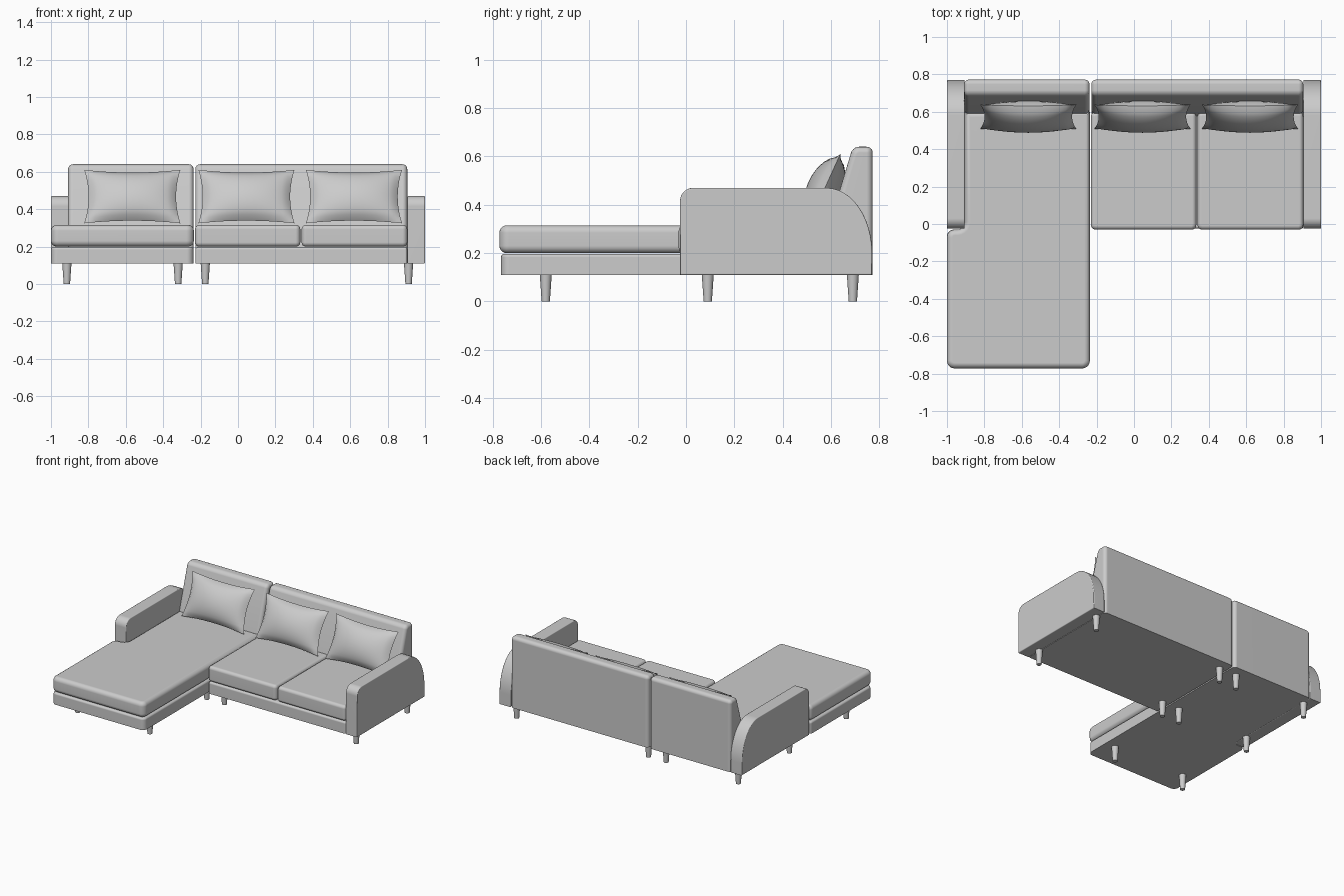
import bpy, bmesh, math
from mathutils import Matrix, Vector

cube = bpy.data.objects.get("Cube")
if cube:
    bpy.data.objects.remove(cube)

fabric = bpy.data.materials.new("light grey fabric")
fabric.use_nodes = True
GREY = (0.6, 0.6, 0.6, 1)
fabric.diffuse_color = GREY
fabric.node_tree.nodes["Principled BSDF"].inputs["Base Color"].default_value = GREY
parts = []


def add_part(name, bm):
    bmesh.ops.recalc_face_normals(bm, faces=bm.faces)
    mesh = bpy.data.meshes.new(name)
    bm.to_mesh(mesh)
    bm.free()
    mesh.materials.append(fabric)
    obj = bpy.data.objects.new(name, mesh)
    bpy.context.collection.objects.link(obj)
    parts.append(obj)
    return obj


def prism(name, outline, axis, lo, hi, corner=0, rim=0, pick=lambda co: True, rim_pick=lambda co: True):
    """Extrude an outline along axis 'x' (y, z points) or 'z' (x, y points), rounding corners, then rims."""
    bm = bmesh.new()
    along = Vector((1, 0, 0)) if axis == "x" else Vector((0, 0, 1))
    place = (lambda a, b: (lo, a, b)) if axis == "x" else (lambda a, b: (a, b, lo))
    face = bm.faces.new([bm.verts.new(place(a, b)) for a, b in outline])
    top = bmesh.ops.extrude_face_region(bm, geom=[face])["geom"]
    bmesh.ops.translate(bm, vec=along * (hi - lo), verts=[v for v in top if isinstance(v, bmesh.types.BMVert)])
    bmesh.ops.recalc_face_normals(bm, faces=bm.faces)

    def middle(edge):
        return (edge.verts[0].co + edge.verts[1].co) / 2

    if corner:
        edges = [e for e in bm.edges
                 if abs((e.verts[0].co - e.verts[1].co).normalized().dot(along)) > 0.99 and pick(middle(e))]
        bmesh.ops.bevel(bm, geom=edges, offset=corner, segments=5, profile=0.5, affect="EDGES")
    if rim:
        bm.normal_update()
        edges = [e for e in bm.edges
                 if sum(abs(f.normal.dot(along)) > 0.99 for f in e.link_faces) == 1 and rim_pick(middle(e))]
        bmesh.ops.bevel(bm, geom=edges, offset=rim, segments=4, profile=0.5, affect="EDGES")
    return add_part(name, bm)


def box(x0, x1, y0, y1):
    return [(x0, y0), (x1, y0), (x1, y1), (x0, y1)]


def chaise(front, right):
    """L-shaped outline that wraps around the front of the right arm."""
    return [(-1, front), (right, front), (right, 0.6), (-0.905, 0.6), (-0.905, -0.03), (-1, -0.03)]


# Upholstered bases
upper = lambda co: co.z > 0.15
front_only = lambda co: co.y < 0.5
prism("chaise_base", chaise(-0.765, -0.238), "z", 0.11, 0.197, 0.035, 0.014, front_only, upper)
prism("sofa_base", box(-0.228, 0.905, -0.025, 0.6), "z", 0.11, 0.197, 0.012, 0.014, front_only, upper)

# Seat cushions
prism("chaise_cushion", chaise(-0.772, -0.236), "z", 0.2, 0.315, 0.04, 0.03, front_only)
prism("seat_cushion_right", box(-0.23, 0.333, -0.03, 0.6), "z", 0.2, 0.315, 0.025, 0.022)
prism("seat_cushion_left", box(0.34, 0.905, -0.03, 0.6), "z", 0.2, 0.315, 0.025, 0.022)

# Sloped backrests
back = [(0.772, 0.11), (0.772, 0.64), (0.69, 0.64), (0.59, 0.31), (0.57, 0.11)]
for name, x0, x1 in (("chaise_back", -0.908, -0.238), ("sofa_back", -0.228, 0.905)):
    prism(name, back, "x", x0, x1, 0.025, 0.025, lambda co: co.z > 0.6, lambda co: co.z > 0.12)

# Arms with a small front radius and a long sweeping rear curve
arm = [(-0.025, 0.11)]
for i in range(7):
    a = math.pi / 2 * i / 6
    arm.append((0.03 - 0.055 * math.cos(a), 0.415 + 0.055 * math.sin(a)))
for i in range(13):
    a = math.pi / 2 * i / 12
    arm.append((0.58 + 0.19 * math.sin(a), 0.2 + 0.27 * math.cos(a)))
arm.append((0.77, 0.11))
prism("right_arm", arm, "x", -1, -0.905, rim=0.006)
prism("left_arm", arm, "x", 0.905, 1, rim=0.006)


def pillow(name, x):
    """Two bulging grids welded at a pinched seam, leaning on the backrest."""
    bm = bmesh.new()
    for side in (-1, 1):
        verts = bmesh.ops.create_grid(bm, x_segments=20, y_segments=14, size=1)["verts"]
        for v in verts:
            u, w = v.co.x, v.co.y
            bulge = max(0, (1 - u * u) * (1 - w * w)) ** 0.6
            v.co = (0.257 * u * (1 - 0.09 * (1 - w * w)),
                    side * 0.072 * bulge,
                    0.157 * w * (1 - 0.1 * (1 - u * u)))
    bmesh.ops.remove_doubles(bm, verts=bm.verts, dist=0.0005)
    lean = Matrix.Translation((x, 0.573, 0.467)) @ Matrix.Rotation(math.radians(-24.5), 4, "X")
    bm.transform(lean)
    add_part(name, bm)


for name, x in (("right", -0.565), ("middle", 0.045), ("left", 0.62)):
    pillow("pillow_" + name, x)


# Tapered legs
def leg(name, x, y):
    bm = bmesh.new()
    bmesh.ops.create_cone(bm, cap_ends=True, segments=20, radius1=0.017, radius2=0.025, depth=0.115,
                          matrix=Matrix.Translation((x, y, 0.0575)))
    add_part(name, bm)


for row, y in (("front", -0.58), ("middle", 0.09), ("rear", 0.69)):
    for name, x in (("chaise_outer", -0.915), ("chaise_inner", -0.32), ("sofa_inner", -0.175), ("sofa_outer", 0.912)):
        if row != "front" or name.startswith("chaise"):
            leg(f"{row}_{name}_leg", x, y)

# Smooth shading with crisp edges and flat large faces
bpy.ops.object.select_all(action="DESELECT")
for obj in parts:
    obj.select_set(True)
bpy.context.view_layer.objects.active = parts[0]
bpy.ops.object.shade_smooth_by_angle(angle=math.radians(40))
for obj in parts:
    if "pillow" not in obj.name:
        obj.modifiers.new("flat_faces", "WEIGHTED_NORMAL").keep_sharp = True
